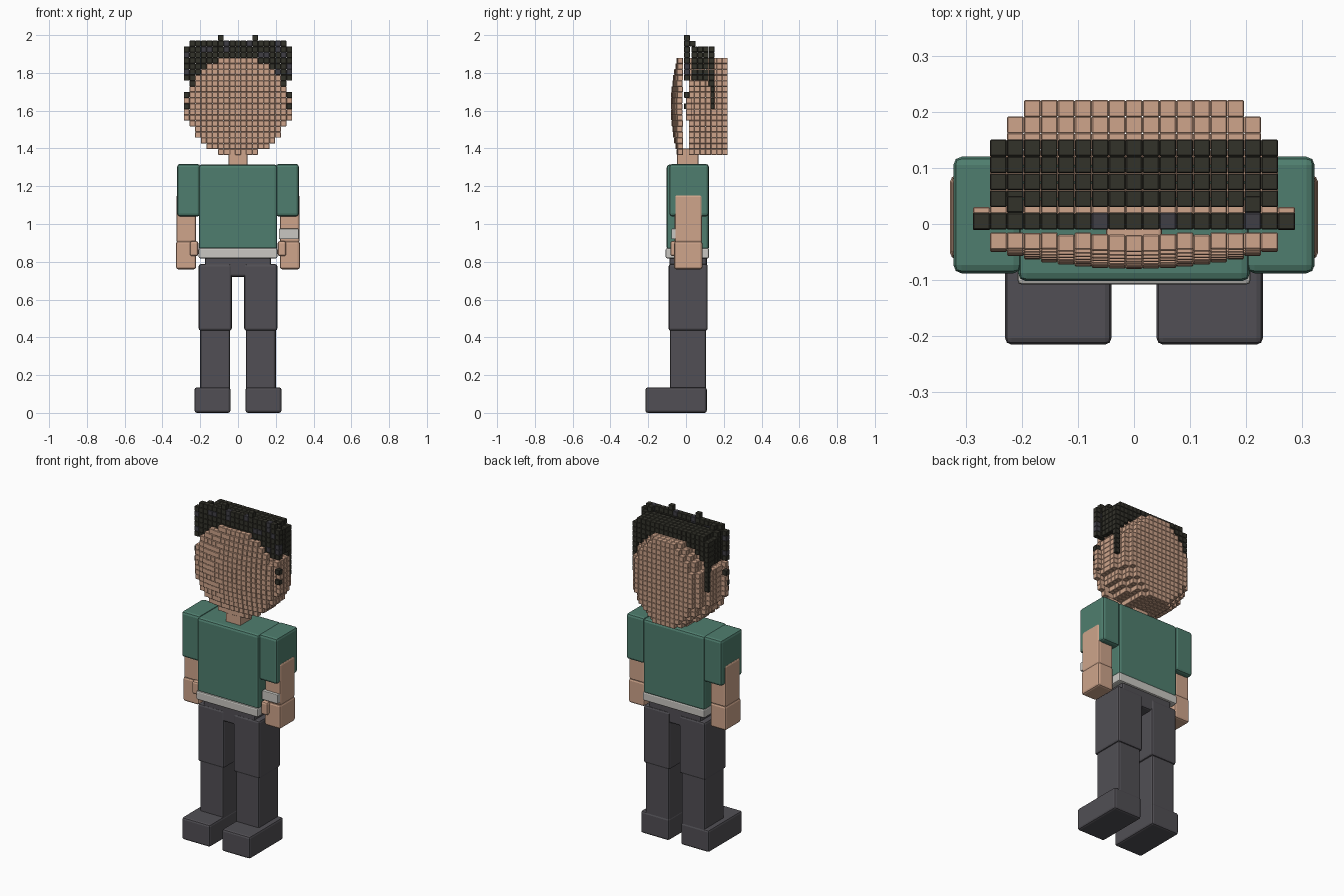
import bpy, bmesh, random
from mathutils import Matrix, Vector

if "Cube" in bpy.data.objects:
    bpy.data.objects.remove(bpy.data.objects["Cube"], do_unlink=True)
random.seed(4)
CELL = 0.0302     # edge of one head block
MID = 1.623       # height of the head centre


def material(name, srgb):
    col = [(c / 255) ** 2.2 for c in srgb] + [1]
    m = bpy.data.materials.new(name)
    m.use_nodes = True
    m.diffuse_color = col
    m.node_tree.nodes["Principled BSDF"].inputs["Base Color"].default_value = col
    return m


SKIN = material("skin", (205, 163, 138))
SHIRT = material("green_shirt", (80, 125, 110))
DARK = material("charcoal_cloth", (82, 80, 85))
HAIR = material("dark_hair", (54, 53, 46))
GREY_HAIR = material("grey_hair", (66, 65, 71))
LIGHT = material("light_trim", (200, 198, 193))


def finish(name, bm, mat, bevel, segments):
    mesh = bpy.data.meshes.new(name)
    bm.to_mesh(mesh)
    bm.free()
    mesh.materials.append(mat)
    ob = bpy.data.objects.new(name, mesh)
    bpy.context.collection.objects.link(ob)
    mod = ob.modifiers.new("soft_edges", "BEVEL")
    mod.width, mod.segments = bevel, segments
    return ob


def add_cube(bm, centre, size):
    bmesh.ops.create_cube(bm, size=1, matrix=Matrix.LocRotScale(
        Vector(centre), None, Vector(size)))


def box(name, mat, x, y, z, bevel=0.012):
    bm = bmesh.new()
    spans = (x, y, z)
    add_cube(bm, [(a + b) / 2 for a, b in spans], [b - a for a, b in spans])
    return finish(name, bm, mat, bevel, 2)


def pair(name, mat, x, y, z, bevel=0.012):
    box("left_" + name, mat, x, y, z, bevel)
    box("right_" + name, mat, (-x[1], -x[0]), y, z, bevel)


def blocks(name, mat, cells, scale=1.0):
    """Cells are (column, depth, row)."""
    bm = bmesh.new()
    for i, y, j in cells:
        add_cube(bm, (i * CELL, y, MID + j * CELL), [CELL * scale] * 3)
    finish(name, bm, mat, 0.002, 1)


# Legs and feet
pair("foot", DARK, (0.04, 0.23), (-0.215, 0.11), (0, 0.135))
pair("shin", DARK, (0.042, 0.2), (-0.085, 0.107), (0.11, 0.45))
pair("thigh", DARK, (0.033, 0.208), (-0.092, 0.115), (0.435, 0.788))
box("hips", DARK, (-0.175, 0.175), (-0.088, 0.11), (0.72, 0.84))

# Torso
box("belt", LIGHT, (-0.208, 0.208), (-0.108, 0.122), (0.818, 0.872), 0.008)
box("shirt", SHIRT, (-0.207, 0.207), (-0.102, 0.122), (0.862, 1.315), 0.015)
box("neck", SKIN, (-0.05, 0.05), (-0.048, 0.065), (1.29, 1.4), 0.006)

# Arms
pair("sleeve", SHIRT, (0.2, 0.322), (-0.088, 0.12), (1.04, 1.318), 0.015)
pair("forearm", SKIN, (0.222, 0.326), (-0.06, 0.085), (0.9, 1.155))
pair("hand", SKIN, (0.222, 0.328), (-0.063, 0.087), (0.76, 0.908))
pair("thumb", SKIN, (0.21, 0.255), (-0.083, -0.03), (0.83, 0.91))
box("wrist_band", LIGHT, (0.216, 0.322), (-0.078, -0.05), (0.92, 0.975), 0.004)

# Face: a shallow dish of blocks
disc = [(i, j) for i in range(-8, 9) for j in range(-8, 9) if i * i + j * j <= 76]
blocks("face", SKIN, [(i, -0.065 + 0.036 * (i * i + j * j) / 76, j) for i, j in disc])

# Skull: ring layers, closed and narrowing at the back
skull = []
for k in range(7):
    half = (8, 8, 8, 8, 7, 7, 6)[k]
    for i in range(-half, half + 1):
        for j in range(-8, 9):
            r = (i * 8 / half) ** 2 + j * j
            if r <= 76 and (k > 3 or r > 40):
                skull.append((i, 0.03 + CELL * 0.97 * k, j))
blocks("skull", SKIN, skull)
blocks("ears", SKIN, [(s * 9, 0.015, j) for s in (-1, 1) for j in range(-2, 2)])

# Hair: front sheet with two tips, cap behind, sideburns
front = [(i, 0.005, j) for i in range(-9, 10) for j in range(5, 12)
         if i * i + j * j > 50 and not (abs(i) == 9 and j == 11)]
grey = [c for c in front if random.random() < 0.14]
front = [c for c in front if c not in grey]
front += [(s * 3, 0.005, 12) for s in (-1, 1)]
sides = [(s * 9, 0.004, j) for s in (-1, 1) for j in (0, 2)]
blocks("front_hair", HAIR, front + sides)
blocks("grey_hair_blocks", GREY_HAIR, grey)
cap = [(i, 0.045 + CELL * k, j) for k in range(4) for i in range(-8, 9)
       for j in range(5, 11)
       if i * i + j * j > 76 and not (abs(i) == 8 and j == 10 and k)]
cap += [(s * 7, 0.035, 11) for s in (-1, 1)]
blocks("hair_cap", HAIR, cap, 0.985)
blocks("sideburns", HAIR, [(s * 8, 0.135, j) for s in (-1, 1) for j in range(0, 5)], 0.985)
